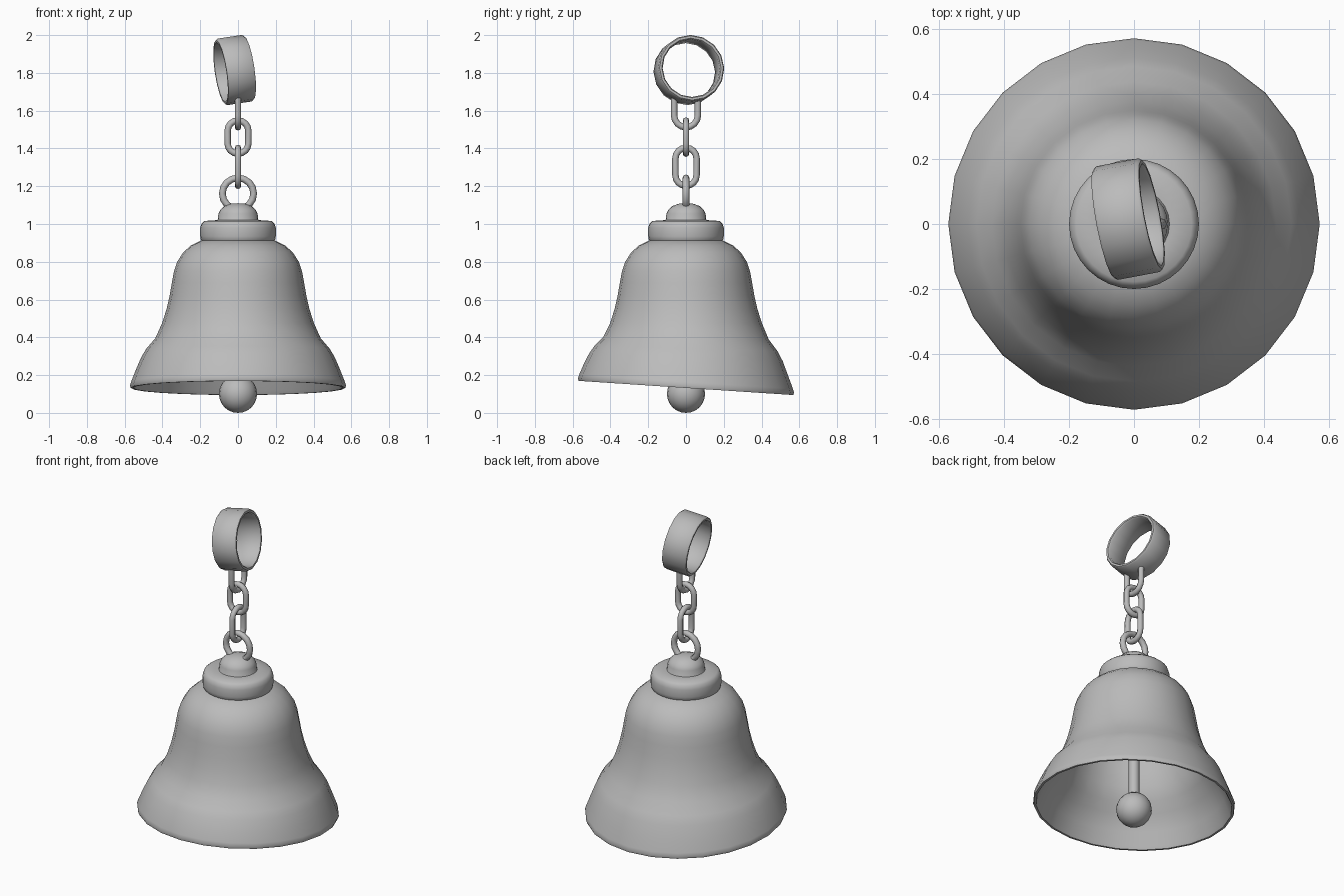
import bpy, bmesh, math
from mathutils import Vector

if "Cube" in bpy.data.objects:
    bpy.data.objects.remove(bpy.data.objects["Cube"])

metal = bpy.data.materials.new("grey metal")
metal.diffuse_color = (0.5, 0.5, 0.5, 1)
metal.use_nodes = True
metal.node_tree.nodes["Principled BSDF"].inputs["Base Color"].default_value = metal.diffuse_color


def finish(obj, angle=40):
    obj.data.materials.clear()
    obj.data.materials.append(metal)
    bpy.ops.object.select_all(action='DESELECT')
    obj.select_set(True)
    bpy.context.view_layer.objects.active = obj
    bpy.ops.object.shade_smooth_by_angle(angle=math.radians(angle))
    return obj


def lathe(name, profile, sides=24, closed=False, angle=40):
    """Revolve (radius, z) points around z; radius 0 makes a pole."""
    bm = bmesh.new()
    rings = []
    for r, z in profile:
        if r == 0:
            rings.append([bm.verts.new((0, 0, z))] * sides)
        else:
            rings.append([bm.verts.new((r * math.cos(2 * math.pi * i / sides),
                                        r * math.sin(2 * math.pi * i / sides), z))
                          for i in range(sides)])
    pairs = list(zip(rings, rings[1:]))
    if closed:
        pairs.append((rings[-1], rings[0]))
    for a, b in pairs:
        for i in range(sides):
            j = (i + 1) % sides
            corners = list(dict.fromkeys((a[i], a[j], b[j], b[i])))
            if len(corners) > 2:
                bm.faces.new(corners)
    bmesh.ops.recalc_face_normals(bm, faces=bm.faces)
    mesh = bpy.data.meshes.new(name)
    bm.to_mesh(mesh)
    bm.free()
    obj = bpy.data.objects.new(name, mesh)
    bpy.context.collection.objects.link(obj)
    return finish(obj, angle)


def tube(name, points, radius, cyclic=True):
    """Round bar along a path."""
    curve = bpy.data.curves.new(name, 'CURVE')
    curve.dimensions = '3D'
    curve.bevel_depth = radius
    curve.bevel_resolution = 2
    curve.use_fill_caps = True
    spline = curve.splines.new('POLY')
    spline.points.add(len(points) - 1)
    for p, co in zip(spline.points, points):
        p.co = (*co, 1)
    spline.use_cyclic_u = cyclic
    obj = bpy.data.objects.new(name, curve)
    bpy.context.collection.objects.link(obj)
    bpy.ops.object.select_all(action='DESELECT')
    obj.select_set(True)
    bpy.context.view_layer.objects.active = obj
    bpy.ops.object.convert(target='MESH')
    return finish(bpy.context.object, 60)


def link(name, bottom, top, half_width, radius, along_x, cyclic=True):
    """Oval chain link; an open one has only the lower bend."""
    r = half_width - radius
    low = bottom + radius + r
    high = top - radius - r if cyclic else top
    flat = [(r * math.cos(a), low + r * math.sin(a))
            for a in (math.pi + math.pi * k / 8 for k in range(9))]
    if cyclic:
        flat += [(r * math.cos(a), high + r * math.sin(a))
                 for a in (math.pi * k / 8 for k in range(9))]
    else:
        flat = [(-r, top)] + flat + [(r, top)]
    points = [(u, 0, z) if along_x else (0, u, z) for u, z in flat]
    return tube(name, points, radius, cyclic)


# Bell body: outer wall, rounded lip, inner wall
outer = [(0, 0.92), (0.19, 0.915), (0.25, 0.885), (0.29, 0.85), (0.322, 0.80),
         (0.339, 0.75), (0.350, 0.69), (0.362, 0.62), (0.378, 0.55), (0.402, 0.475),
         (0.438, 0.395), (0.485, 0.34), (0.512, 0.295), (0.54, 0.23),
         (0.566, 0.165), (0.572, 0.145), (0.568, 0.132)]
inner = [(0.555, 0.132), (0.545, 0.15), (0.515, 0.23), (0.465, 0.325), (0.415, 0.385),
         (0.38, 0.47), (0.355, 0.55), (0.327, 0.69), (0.30, 0.79), (0.24, 0.86),
         (0.18, 0.885), (0, 0.89)]
body = lathe("bell_body", outer + inner, 24, angle=60)
# The mouth slopes down towards the back
for v in body.data.vertices:
    weight = min(1, max(0, (0.45 - v.co.z) / 0.25))
    v.co.z -= 0.066 * v.co.y * weight

# Collar and cap on the crown
lathe("collar", [(0, 0.90), (0.188, 0.905), (0.197, 0.918), (0.2, 0.935), (0.2, 0.98),
                 (0.193, 1.003), (0.178, 1.016), (0.12, 1.02), (0, 1.02)], 32)
lathe("cap", [(0, 1.0), (0.115, 1.012), (0.106, 1.025), (0.104, 1.055), (0.094, 1.075),
              (0.072, 1.095), (0.04, 1.107), (0, 1.11)], 24, angle=60)

# Clapper
lathe("clapper_rod", [(0, 0.15), (0.031, 0.15), (0.031, 0.89), (0, 0.89)], 12)
lathe("clapper_ball", [(0, 0)] + [(0.101 * math.sin(math.pi * k / 12),
                                   0.101 - 0.101 * math.cos(math.pi * k / 12))
                                  for k in range(1, 12)] + [(0, 0.202)], 20)

# Hanging loop and chain
link("hanging_loop", 1.06, 1.262, 0.101, 0.018, True)
link("lower_link", 1.185, 1.42, 0.073, 0.017, False)
link("middle_link", 1.355, 1.565, 0.072, 0.017, True)
link("upper_link", 1.495, 1.668, 0.080, 0.017, False, cyclic=False)

# Tilted top ring: a flat band with softened edges
w, ro, ri = 0.075, 0.178, 0.154
band = lathe("top_ring", [(ri, -w + 0.008), (ri + 0.006, -w), (ro - 0.006, -w),
                          (ro, -w + 0.008), (ro, w - 0.008), (ro - 0.006, w),
                          (ri + 0.006, w), (ri, w - 0.008)], 16, closed=True)
band.rotation_euler = Vector((1, 0.19, 0.15)).to_track_quat('Z', 'Y').to_euler()
band.location = (-0.018, 0.015, 1.815)
